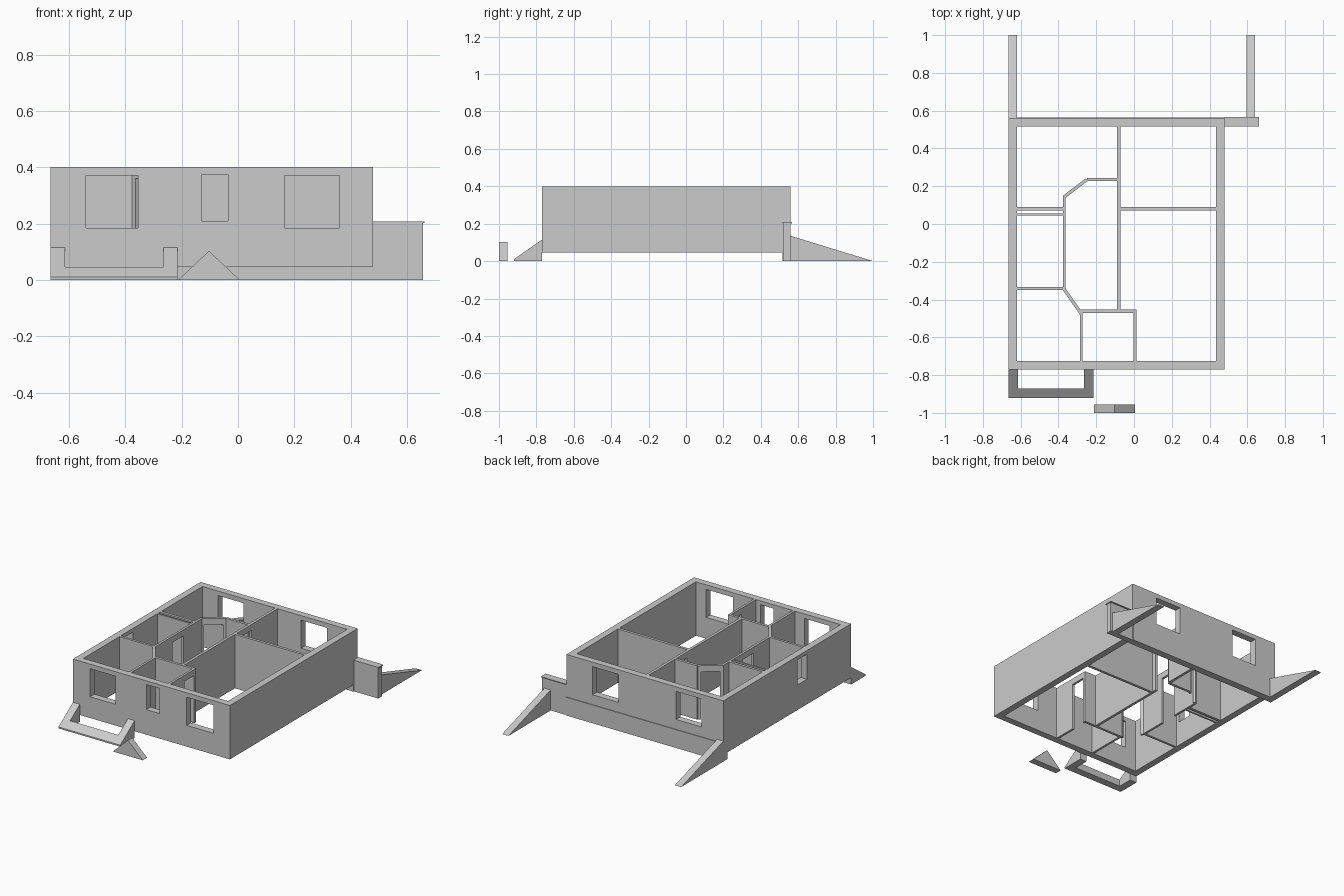
import bpy, bmesh, math
from mathutils import Vector

if "Cube" in bpy.data.objects:
    bpy.data.objects.remove(bpy.data.objects["Cube"])

Z0, Z1 = 0.045, 0.40


def prism(name, pts, axis, a, b):
    """Extrude a 2D profile along an axis; pts are the other two coordinates in order."""
    bm = bmesh.new()

    def put(p, t):
        c = [p[0], p[1]]
        c.insert("xyz".index(axis), t)
        return bm.verts.new(c)
    lo = [put(p, a) for p in pts]
    hi = [put(p, b) for p in pts]
    bm.faces.new(lo)
    bm.faces.new(hi)
    for i in range(len(pts)):
        j = (i + 1) % len(pts)
        bm.faces.new((lo[i], lo[j], hi[j], hi[i]))
    bmesh.ops.recalc_face_normals(bm, faces=bm.faces)
    me = bpy.data.meshes.new(name)
    bm.to_mesh(me)
    bm.free()
    ob = bpy.data.objects.new(name, me)
    bpy.context.collection.objects.link(ob)
    return ob


def box(name, x0, x1, y0, y1, z0, z1):
    return prism(name, [(x0, y0), (x1, y0), (x1, y1), (x0, y1)], "z", z0, z1)


def slab(name, p, q, t, z0, z1):
    """Upright slab of thickness t between two plan points."""
    p, q = Vector(p), Vector(q)
    d = (q - p).normalized()
    n = Vector((-d.y, d.x)) * t / 2
    return prism(name, [p - n, q - n, q + n, p + n], "z", z0, z1)


def cut(ob, cutters):
    for c in cutters:
        m = ob.modifiers.new("cut", "BOOLEAN")
        m.operation, m.solver, m.object = "DIFFERENCE", "EXACT", c
    bpy.context.view_layer.update()
    dg = bpy.context.evaluated_depsgraph_get()
    me = bpy.data.meshes.new_from_object(ob.evaluated_get(dg))
    ob.modifiers.clear()
    ob.data = me
    for c in cutters:
        bpy.data.objects.remove(c)


# Outer walls with window openings
shell = box("outer_walls", -0.665, 0.48, -0.77, 0.56, Z0, Z1)
cutters = [box("c", -0.62, 0.435, -0.725, 0.515, -0.1, 0.6)]
for x0, x1, z0, z1 in [(-0.54, -0.355, 0.185, 0.37), (-0.13, -0.035, 0.21, 0.375),
                       (0.165, 0.36, 0.185, 0.37)]:
    cutters.append(box("c", x0, x1, -0.80, -0.70, z0, z1))
for x0, x1 in [(-0.505, -0.32), (0.10, 0.29)]:
    cutters.append(box("c", x0, x1, 0.49, 0.60, 0.185, 0.37))
cutters.append(box("c", -0.70, -0.60, -0.31, -0.21, 0.21, 0.375))
cut(shell, cutters)

# Interior partitions: start, end, thickness, optional doorway span along the wall
partitions = [
    ("hall_wall", (-0.081, -0.455), (-0.081, 0.515), 0.018, (0.575, 0.70)),
    ("rear_room_wall", (-0.072, 0.08), (0.435, 0.08), 0.018, None),
    ("rear_bedroom_wall", (-0.62, 0.081), (-0.375, 0.081), 0.018, None),
    ("bathroom_rear_wall", (-0.62, 0.05), (-0.375, 0.05), 0.011, None),
    ("bathroom_front_wall", (-0.62, -0.342), (-0.375, -0.342), 0.016, None),
    ("bathroom_hall_wall", (-0.369, -0.345), (-0.369, 0.145), 0.015, (0.18, 0.295)),
    ("rear_angled_wall", (-0.372, 0.142), (-0.25, 0.235), 0.017, (0.02, 0.133)),
    ("rear_hall_wall", (-0.25, 0.235), (-0.085, 0.235), 0.017, None),
    ("front_angled_wall", (-0.372, -0.342), (-0.279, -0.475), 0.017, (0.025, 0.137)),
    ("entry_left_wall", (-0.279, -0.725), (-0.279, -0.462), 0.015, None),
    ("entry_rear_wall", (-0.286, -0.462), (0.012, -0.462), 0.017, None),
    ("entry_right_wall", (0.005, -0.725), (0.005, -0.465), 0.015, (0.15, 0.25)),
]
for name, p, q, t, door in partitions:
    w = slab(name, p, q, t, Z0, Z1)
    if door:
        a, b = Vector(p), Vector(q)
        d = (b - a).normalized()
        cut(w, [slab("c", a + d * door[0], a + d * door[1], 0.06, -0.1, 0.36)])

# Rear foundation band and side wing with coping
box("rear_foundation", -0.665, 0.48, 0.517, 0.565, 0, 0.12)
box("side_wing", 0.48, 0.657, 0.522, 0.56, 0, 0.202)
box("wing_coping", 0.48, 0.662, 0.517, 0.567, 0.202, 0.208)

# Tapering rear retaining walls
for name, x in [("rear_ramp_wall_left", -0.665), ("rear_ramp_wall_right", 0.595)]:
    prism(name, [(0.56, 0), (1.0, 0), (0.56, 0.135)], "x", x, x + 0.046)

# Sloped kerb around the front light well
kerb = prism("front_kerb", [(-0.92, 0), (-0.77, 0), (-0.77, 0.115), (-0.92, 0.01)],
             "x", -0.665, -0.215)
cut(kerb, [box("c", -0.615, -0.264, -0.87, -0.70, -0.1, 0.3)])

# Detached gable piece
prism("porch_gable", [(-0.212, 0), (0.006, 0), (-0.103, 0.103)], "y", -1.0, -0.955)
